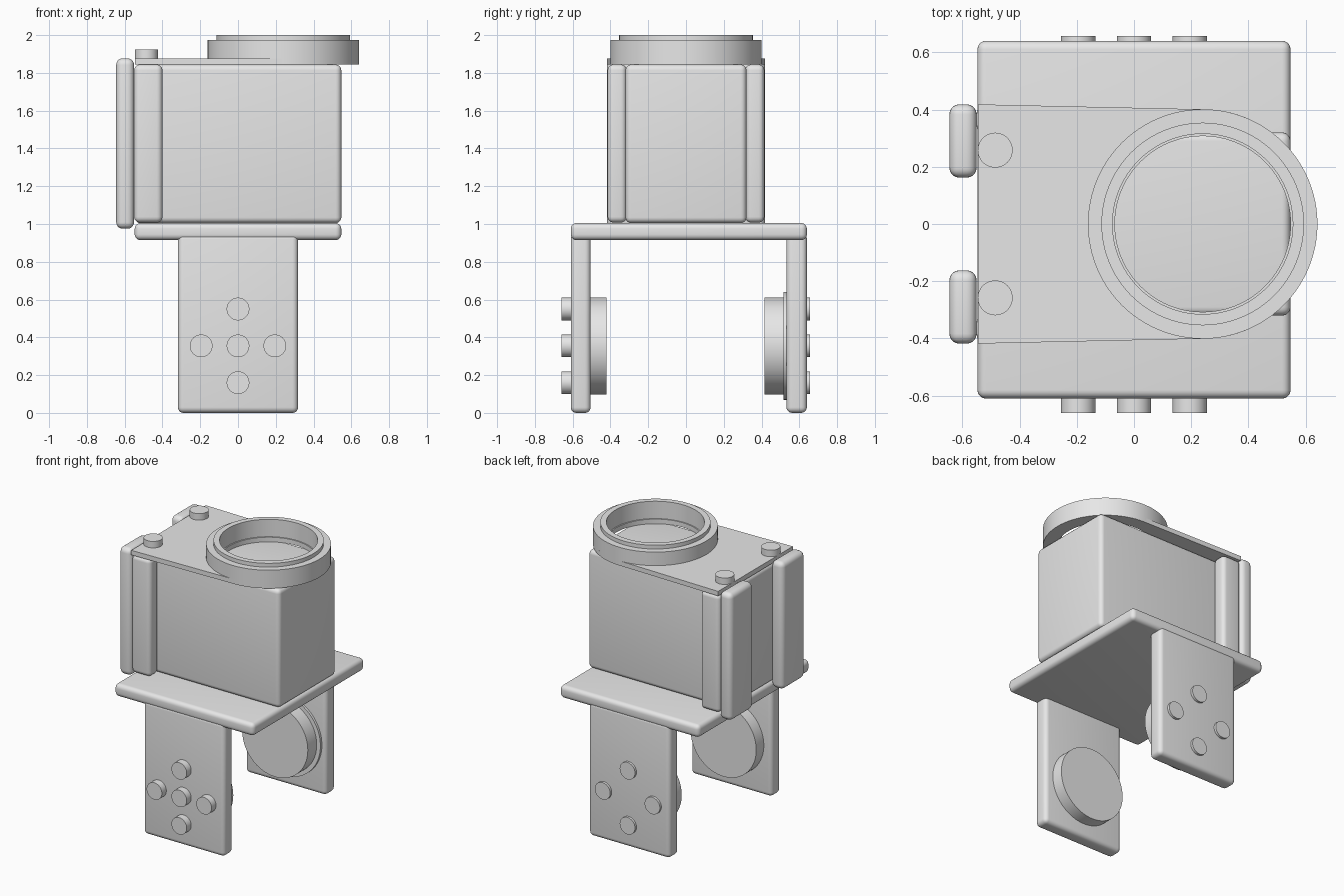
import bpy
import bmesh
from math import cos, sin, pi, radians
from mathutils import Matrix

cube = bpy.data.objects.get("Cube")
if cube:
    bpy.data.objects.remove(cube, do_unlink=True)

grey = bpy.data.materials.new("plain_grey")
grey.use_nodes = True
grey.diffuse_color = (0.8, 0.8, 0.8, 1)
grey.node_tree.nodes["Principled BSDF"].inputs["Base Color"].default_value = (0.8, 0.8, 0.8, 1)


def finish(name, bm):
    """Turn a bmesh into a smooth-shaded object with sharp edges kept."""
    bmesh.ops.recalc_face_normals(bm, faces=bm.faces)
    mesh = bpy.data.meshes.new(name)
    bm.to_mesh(mesh)
    bm.free()
    obj = bpy.data.objects.new(name, mesh)
    bpy.context.collection.objects.link(obj)
    mesh.materials.clear()
    mesh.materials.append(grey)
    bpy.ops.object.select_all(action='DESELECT')
    obj.select_set(True)
    bpy.context.view_layer.objects.active = obj
    bpy.ops.object.shade_smooth_by_angle(angle=radians(35))
    return obj


def rounded_box(name, x, y, z, radius=0.03):
    """Box between (min, max) pairs with rounded edges."""
    bm = bmesh.new()
    bmesh.ops.create_cube(bm, size=1)
    for v in bm.verts:
        v.co = [lo + (c + 0.5) * (hi - lo) for c, (lo, hi) in zip(v.co, (x, y, z))]
    bmesh.ops.bevel(bm, geom=bm.edges[:], offset=radius, segments=5,
                    profile=0.5, affect='EDGES', clamp_overlap=True)
    return finish(name, bm)


def cylinder(name, centre, radius, depth, along_y=False, segments=48):
    bm = bmesh.new()
    turn = Matrix.Rotation(pi / 2, 4, 'X') if along_y else Matrix()
    bmesh.ops.create_cone(bm, cap_ends=True, segments=segments, radius1=radius,
                          radius2=radius, depth=depth,
                          matrix=Matrix.Translation(centre) @ turn)
    return finish(name, bm)


def lathe(name, centre, profile, segments=96):
    """Revolve a closed (radius, z) profile around a vertical axis."""
    bm = bmesh.new()
    rings = []
    for i in range(segments):
        a = 2 * pi * i / segments
        rings.append([bm.verts.new((centre[0] + r * cos(a), centre[1] + r * sin(a), z))
                      for r, z in profile])
    n = len(profile)
    for i, ring in enumerate(rings):
        after = rings[(i + 1) % segments]
        for j in range(n):
            k = (j + 1) % n
            bm.faces.new((ring[j], after[j], after[k], ring[k]))
    return finish(name, bm)


def flat_plate(name, loops, bottom, top):
    """Extruded plate from an outline and its holes."""
    curve = bpy.data.curves.new(name, 'CURVE')
    curve.dimensions = '2D'
    curve.fill_mode = 'BOTH'
    curve.extrude = (top - bottom) / 2
    for loop in loops:
        spline = curve.splines.new('POLY')
        spline.points.add(len(loop) - 1)
        for p, (x, y) in zip(spline.points, loop):
            p.co = (x, y, 0, 1)
        spline.use_cyclic_u = True
    helper = bpy.data.objects.new(name + "_outline", curve)
    bpy.context.collection.objects.link(helper)
    bpy.context.view_layer.update()
    mesh = bpy.data.meshes.new_from_object(
        helper.evaluated_get(bpy.context.evaluated_depsgraph_get()))
    bm = bmesh.new()
    bm.from_mesh(mesh)
    bmesh.ops.remove_doubles(bm, verts=bm.verts[:], dist=0.0001)
    bmesh.ops.translate(bm, verts=bm.verts[:], vec=(0, 0, (bottom + top) / 2))
    bpy.data.objects.remove(helper, do_unlink=True)
    bpy.data.meshes.remove(mesh)
    return finish(name, bm)


# Platform and body
HALF = 0.547
rounded_box("platform", (-HALF, HALF), (-0.61, 0.64), (0.915, 1.005))
rounded_box("body", (-HALF, HALF), (-0.32, 0.32), (1.005, 1.844))

# Side strips and rear pads on the body
for side, label in ((-1, "front"), (1, "back")):
    rounded_box(label + "_strip", (-0.55, -0.40),
                sorted((side * 0.315, side * 0.415)), (1.008, 1.844))
    rounded_box(label + "_pad", (-0.645, -0.55),
                sorted((side * 0.162, side * 0.418)), (0.975, 1.877), 0.035)
    cylinder(label + "_peg", (-0.485, side * 0.258, 1.89), 0.061, 0.066)

# Lid plate wrapping around the ring
RING_X, RING_R = 0.24, 0.401
arc = [(RING_X + RING_R * cos(a), RING_R * sin(a))
       for a in (radians(-91 + 182 * i / 48) for i in range(49))]
hole = [(RING_X + 0.307 * cos(2 * pi * i / 96), 0.307 * sin(2 * pi * i / 96))
        for i in range(96)]
outline = [(-0.545, -0.418)] + arc + [(-0.545, 0.418)]
flat_plate("lid_plate", (outline, hole), 1.844, 1.877)

# Stepped ring on the lid
lathe("lid_ring", (RING_X, 0), [(RING_R, 1.845), (RING_R, 1.973), (0.354, 1.973),
                                (0.354, 2.0), (0.315, 2.0), (0.315, 1.845)])

# Legs with inner discs and outer buttons
MID = 0.355
STEP = 0.195
rounded_box("front_leg", (-0.318, 0.318), (-0.61, -0.505), (0, 0.95))
rounded_box("back_leg", (-0.318, 0.318), (0.532, 0.64), (0, 0.95))
cylinder("front_disc", (0, -0.47, MID), 0.257, 0.1, True, 96)
cylinder("back_disc", (0, 0.475, MID), 0.257, 0.12, True, 96)
cylinder("back_disc_rim", (0, 0.53, MID), 0.286, 0.03, True, 96)
spots = {"left": (1, 0), "right": (-1, 0), "upper": (0, 1), "lower": (0, -1), "middle": (0, 0)}
for label, (dx, dz) in spots.items():
    x, z = dx * STEP, MID + dz * STEP
    cylinder("front_button_" + label, (x, -0.63, z), 0.06, 0.06, True)
    if label != "middle":
        cylinder("back_button_" + label, (x, 0.635, z), 0.06, 0.044, True)
